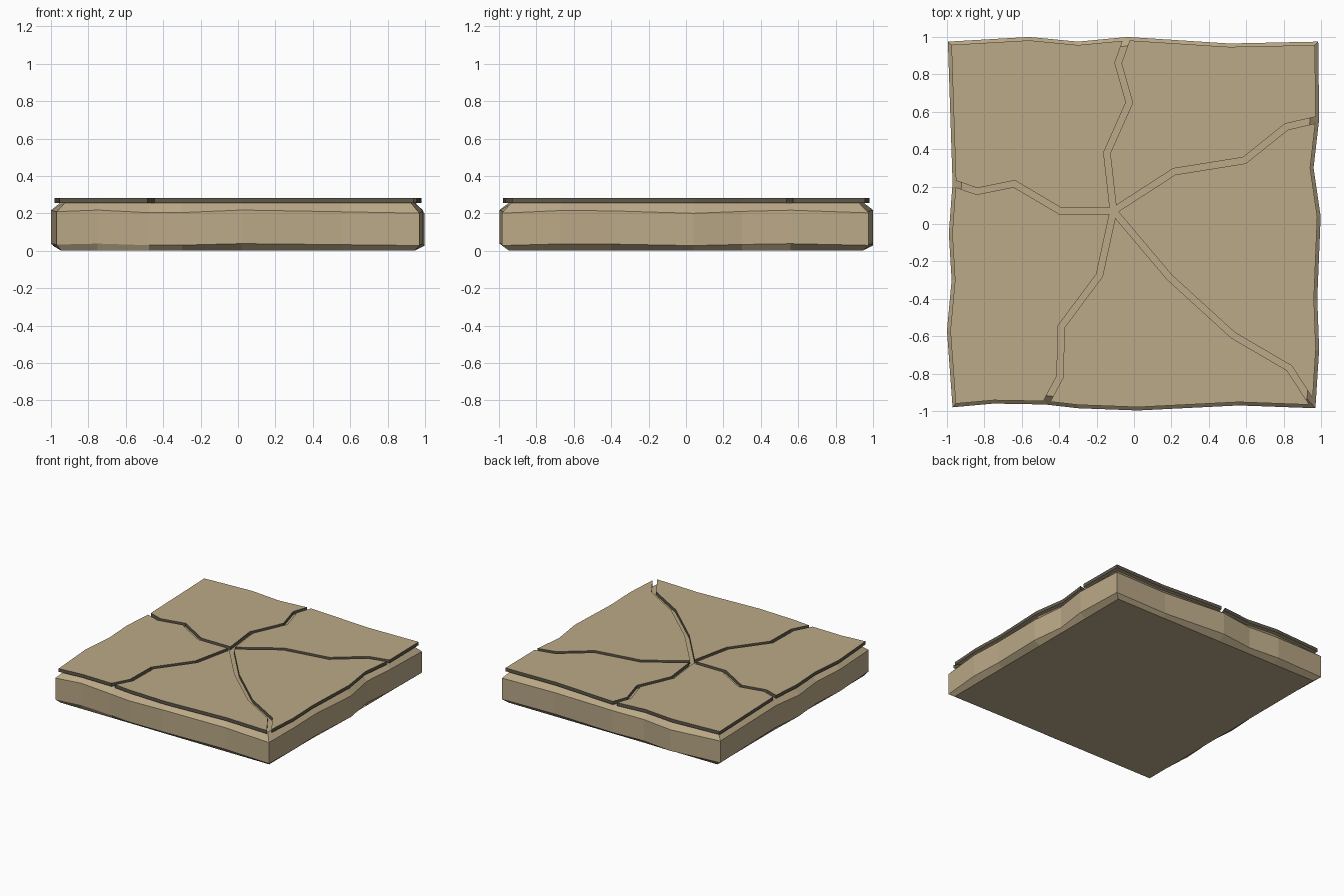
import bpy, bmesh, math
from mathutils import Vector

if "Cube" in bpy.data.objects:
    bpy.data.objects.remove(bpy.data.objects["Cube"])


def material(name, rgb):
    m = bpy.data.materials.new(name)
    m.diffuse_color = (*rgb, 1)
    m.use_nodes = True
    m.node_tree.nodes["Principled BSDF"].inputs["Base Color"].default_value = m.diffuse_color
    return m


SAND = material("sandstone", (0.50, 0.40, 0.245))
DARK = material("dark_stone_edge", (0.115, 0.10, 0.07))

# Slab outline, counter-clockwise from the front left; a third value marks
# the point where that numbered crack reaches the rim
OUTLINE = [
    (-0.97, -0.98), (-0.75, -0.96), (-0.475, -0.965, 0), (-0.30, -0.985),
    (0.02, -0.997), (0.56, -0.97), (0.97, -0.985, 1),
    (0.99, -0.67), (0.98, -0.40), (0.998, 0.04), (0.96, 0.30), (0.99, 0.56, 2),
    (0.985, 0.975), (0.51, 0.965), (-0.035, 1.0, 3), (-0.30, 0.975),
    (-0.56, 1.0), (-0.995, 0.975), (-0.97, 0.22, 4), (-0.99, -0.05),
    (-0.975, -0.30), (-1.0, -0.57),
]
CENTRE = (-0.11, 0.07)
# Crack centre lines from the middle outwards, without their end points
CRACKS = [
    [(-0.185, -0.275), (-0.39, -0.55), (-0.395, -0.815)],
    [(0.19, -0.285), (0.53, -0.595), (0.83, -0.77)],
    [(0.215, 0.28), (0.59, 0.34), (0.815, 0.52)],
    [(-0.145, 0.38), (-0.025, 0.65), (-0.085, 0.86)],
    [(-0.395, 0.07), (-0.64, 0.215), (-0.84, 0.175)],
]


def inset(pts, dists):
    """Move every edge of a counter-clockwise polygon inwards by its distance."""
    n, out = len(pts), []
    P = [Vector(p[:2]) for p in pts]

    def normal(i):
        d = (P[(i + 1) % n] - P[i]).normalized()
        return Vector((-d.y, d.x))

    for i in range(n):
        n1, n2, d1, d2 = normal(i - 1), normal(i), dists[i - 1], dists[i]
        c = n1.dot(n2)
        if d1 == d2:
            out.append(P[i] + (n1 + n2) * d1 / (1 + c))
        else:
            s = 1 - c * c
            out.append(P[i] + n1 * (d1 - c * d2) / s + n2 * (d2 - c * d1) / s)
    return out


def loft(name, rings, mats, side_index):
    """Solid through equal-length rings, flat shaded."""
    bm = bmesh.new()
    vs = [[bm.verts.new(p) for p in r] for r in rings]
    n = len(vs[0])
    bm.faces.new(vs[0][::-1])
    bm.faces.new(vs[-1])
    for a, b in zip(vs, vs[1:]):
        for i in range(n):
            j = (i + 1) % n
            f = bm.faces.new((a[i], a[j], b[j], b[i]))
            f.material_index = side_index
    me = bpy.data.meshes.new(name)
    bm.to_mesh(me)
    bm.free()
    for m in mats:
        me.materials.append(m)
    ob = bpy.data.objects.new(name, me)
    bpy.context.collection.objects.link(ob)
    return ob


# Slab: wobbly block with chamfered top and bottom rims
N = len(OUTLINE)
rim = inset(OUTLINE, [0.0] * N)
top = inset(OUTLINE, [0.048] * N)
clamp = lambda v: max(-0.945, min(0.945, v))
wave = [0.009 * math.sin(i * 1.9) for i in range(N)]
loft("stone_slab", [
    [(clamp(p.x), clamp(p.y), 0.0) for p in rim],
    [(p.x, p.y, 0.033 + w * 0.6) for p, w in zip(rim, wave)],
    [(p.x, p.y, 0.209 + w) for p, w in zip(rim, wave)],
    [(p.x, p.y, 0.255) for p in top],
], [SAND], 0)

# Five thin plates on top, parted by the cracks
RIM_GAP, CRACK_HALF = 0.018, 0.017
ends = {p[2]: i for i, p in enumerate(OUTLINE) if len(p) == 3}
for k in range(5):
    nxt = (k + 1) % 5
    i, rim_pts = ends[k], [OUTLINE[ends[k]]]
    while i != ends[nxt]:
        i = (i + 1) % N
        rim_pts.append(OUTLINE[i])
    pts = [CENTRE] + CRACKS[k] + rim_pts + CRACKS[nxt][::-1]
    d = ([CRACK_HALF] * (len(CRACKS[k]) + 1) + [RIM_GAP] * (len(rim_pts) - 1)
         + [CRACK_HALF] * (len(CRACKS[nxt]) + 1))
    poly = inset(pts, d)
    loft(f"top_plate_{k + 1}",
         [[(p.x, p.y, z) for p in poly] for z in (0.256, 0.283)],
         [SAND, DARK], 1)
